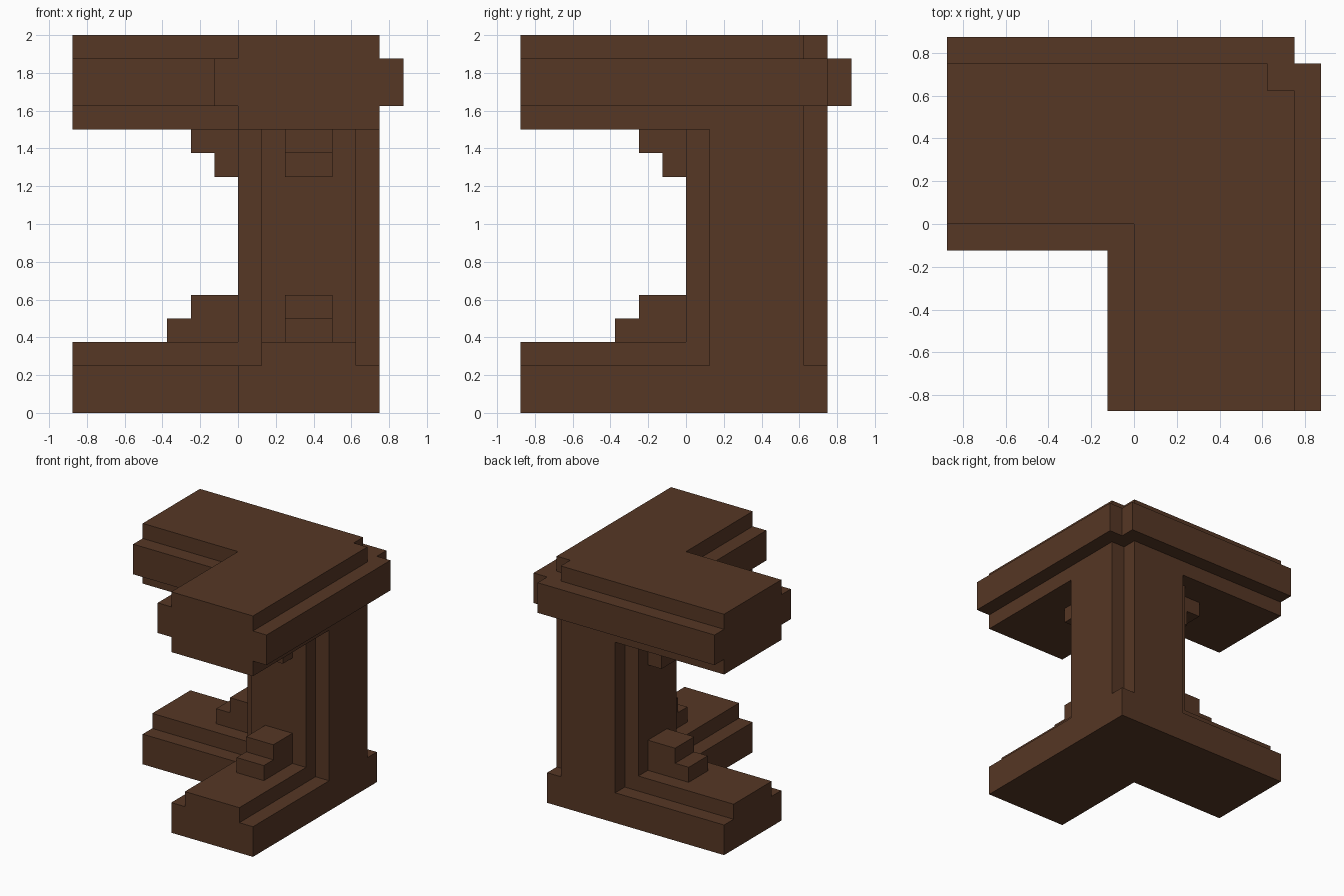
import bpy
import bmesh

cube = bpy.data.objects.get("Cube")
if cube:
    bpy.data.objects.remove(cube, do_unlink=True)

U = 0.125   # module size
END = -7    # where both arms stop, in modules

wood = bpy.data.materials.new("dark_brown_wood")
wood.use_nodes = True
COLOUR = (0.093, 0.038, 0.018, 1.0)
wood.diffuse_color = COLOUR
wood.node_tree.nodes["Principled BSDF"].inputs["Base Color"].default_value = COLOUR


def prism(name, outline, low, high, place):
    """Extrude an outline from low to high; place maps (a, b, height) to x, y, z."""
    bm = bmesh.new()
    rings = [[bm.verts.new([c * U for c in place(a, b, h)]) for a, b in outline]
             for h in (low, high)]
    for ring in rings:
        bm.faces.new(ring)
    for i in range(len(outline)):
        bm.faces.new((rings[0][i - 1], rings[0][i], rings[1][i], rings[1][i - 1]))
    bmesh.ops.recalc_face_normals(bm, faces=bm.faces)
    mesh = bpy.data.meshes.new(name)
    bm.to_mesh(mesh)
    bm.free()
    mesh.materials.append(wood)
    obj = bpy.data.objects.new(name, mesh)
    bpy.context.collection.objects.link(obj)
    return obj


def upright(a, b, h):
    return a, b, h


def mirrored(half):
    """Complete an outline that is symmetric about the x = y diagonal."""
    inner = half[1:-1] if half[-1][0] == half[-1][1] else half[1:]
    return half + [(b, a) for a, b in reversed(inner)]


def corner_slab(name, inner, outer, notch, low, high):
    """L-shaped layer; the outer corner is cut back to notch."""
    half = [(inner, inner), (inner, END), (outer, END)]
    if notch < outer:
        half.append((outer, notch))
    half.append((notch, notch))
    prism(name, mirrored(half), low, high, upright)


# Base and top layers
corner_slab("base", 0, 6, 6, 0, 2)
corner_slab("base_step", 1, 5, 5, 2, 3)
corner_slab("top_lower_layer", 0, 6, 5, 12, 13)
corner_slab("top_band", -1, 7, 6, 13, 15)
corner_slab("top_cap", 0, 6, 5, 15, 16)

# Corner post with a notch in each corner
post = [(1, 1), (1, 0), (5, 0), (5, 1), (6, 1), (6, 5), (5, 5)]
prism("post", mirrored(post), 2, 12, upright)

# Stepped brackets on the two inner faces of the post
lower = [(0, 3), (-3, 3), (-3, 4), (-2, 4), (-2, 5), (0, 5)]
upper = [(0, 12), (-2, 12), (-2, 11), (-1, 11), (-1, 10), (0, 10)]
sides = {
    "front": lambda d, z, w: (w, d, z),
    "right": lambda d, z, w: (d, w, z),
}
for side, place in sides.items():
    prism(side + "_lower_bracket", lower, 2, 4, place)
    prism(side + "_upper_bracket", upper, 2, 4, place)
